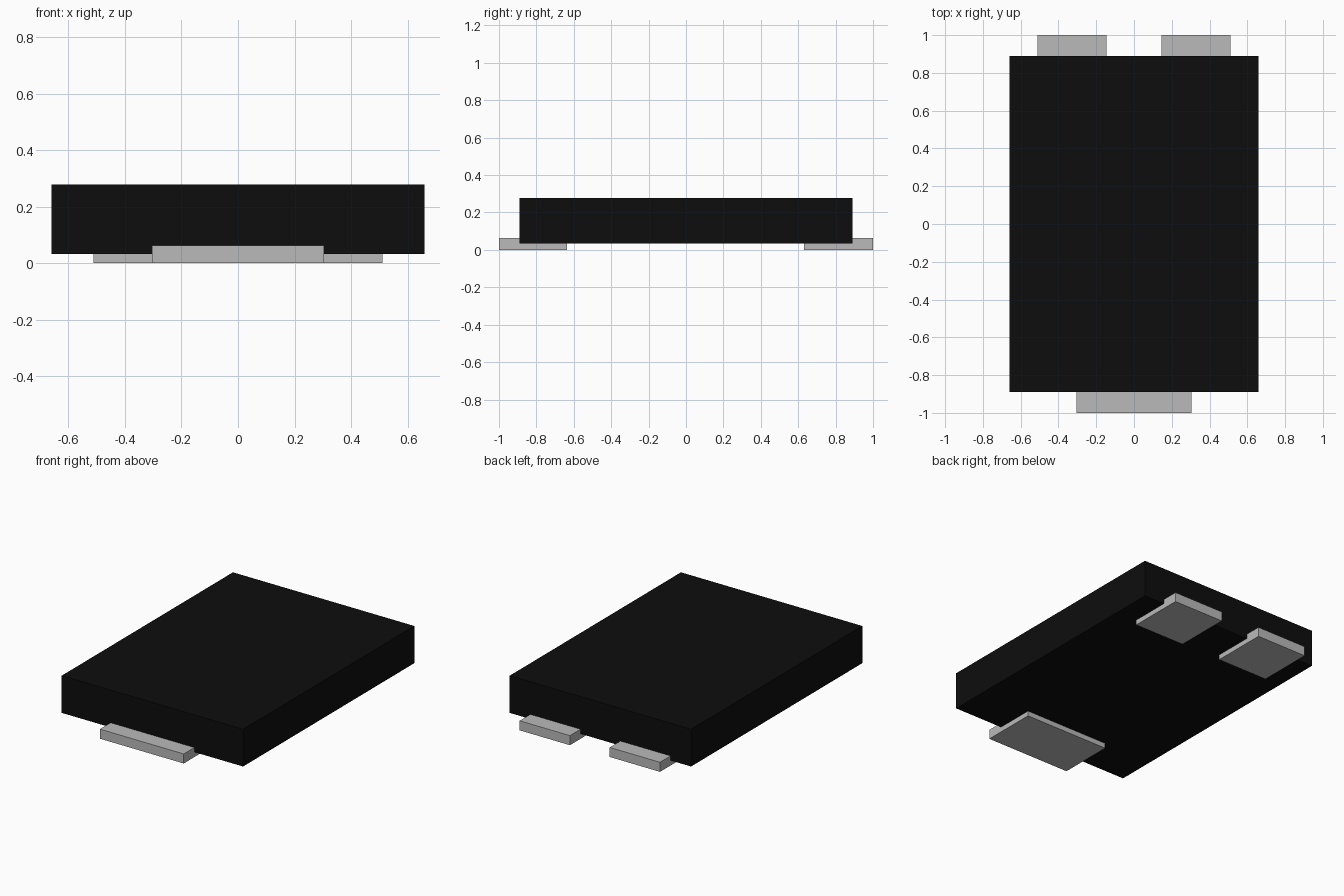
import bpy
import bmesh
from mathutils import Vector

cube = bpy.data.objects.get("Cube")
if cube:
    bpy.data.objects.remove(cube, do_unlink=True)


def make_material(name, value):
    mat = bpy.data.materials.new(name)
    mat.use_nodes = True
    colour = (value, value, value, 1)
    mat.diffuse_color = colour
    mat.node_tree.nodes["Principled BSDF"].inputs["Base Color"].default_value = colour
    return mat


def add_box(name, low, high, mat):
    low, high = Vector(low), Vector(high)
    bm = bmesh.new()
    bmesh.ops.create_cube(bm, size=1)
    bmesh.ops.scale(bm, vec=high - low, verts=bm.verts)
    mesh = bpy.data.meshes.new(name)
    bm.to_mesh(mesh)
    bm.free()
    mesh.materials.append(mat)
    obj = bpy.data.objects.new(name, mesh)
    obj.location = (low + high) / 2
    bpy.context.collection.objects.link(obj)
    return obj


black = make_material("black plastic", 0.004)
silver = make_material("silver metal", 0.49)

# Flat package body, raised slightly on its contacts
add_box("body", (-0.66, -0.89, 0.033), (0.66, 0.89, 0.278), black)

# Wide front contact
add_box("front_contact", (-0.305, -1, 0), (0.305, -0.635, 0.063), silver)

# Pair of narrow back contacts
for side, x in (("left", 0.328), ("right", -0.328)):
    add_box("back_contact_" + side, (x - 0.183, 0.63, 0), (x + 0.183, 1, 0.063), silver)
